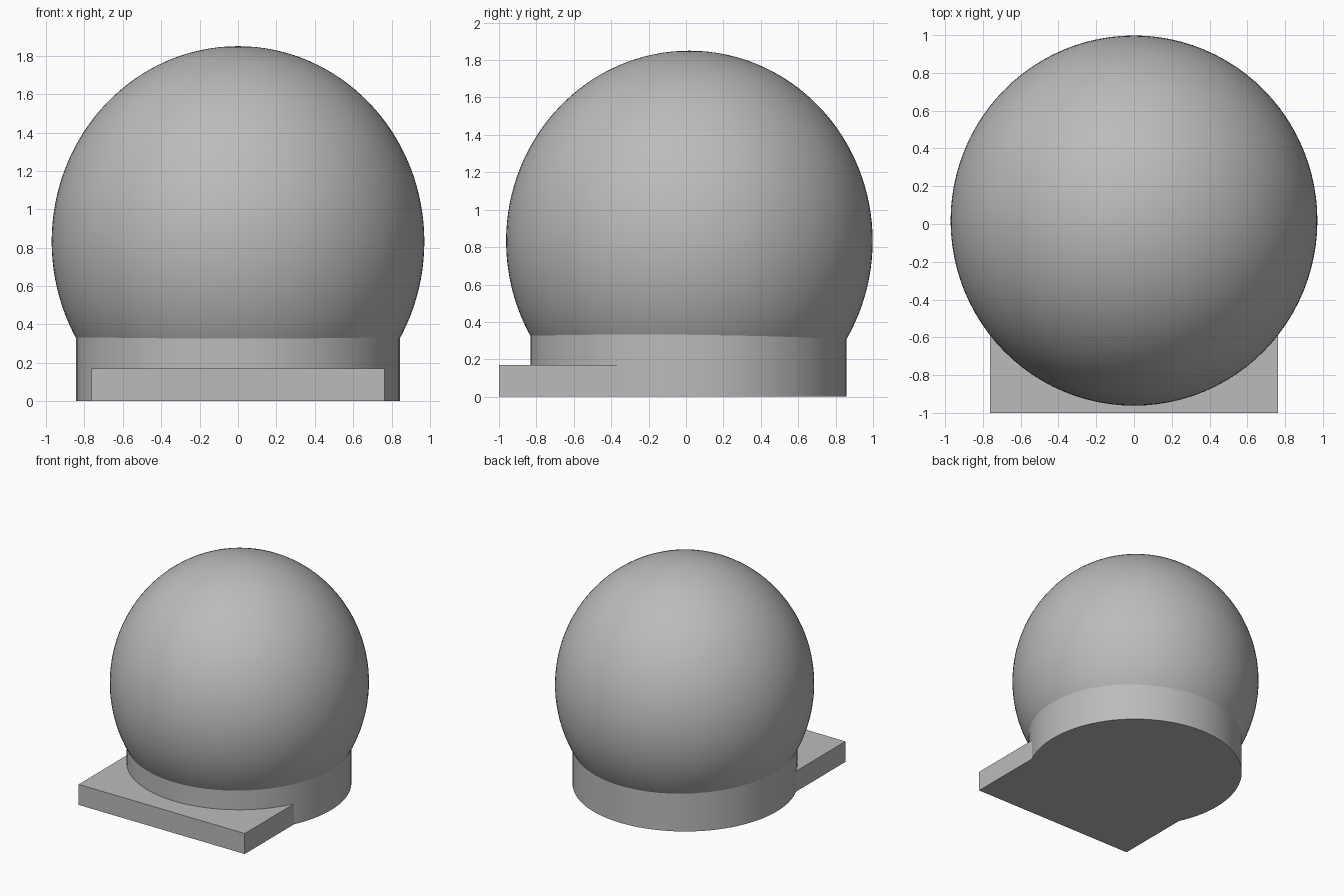
import bpy, bmesh, math

cube = bpy.data.objects.get("Cube")
if cube:
    bpy.data.objects.remove(cube, do_unlink=True)

grey = bpy.data.materials.new("plain_grey")
grey.use_nodes = True
colour = (0.5, 0.5, 0.5, 1)
grey.diffuse_color = colour
grey.node_tree.nodes["Principled BSDF"].inputs["Base Color"].default_value = colour

RING_Y, RING_R, RING_TOP = 0.013, 0.845, 0.36


def finish(name, bm, smooth=True):
    bmesh.ops.recalc_face_normals(bm, faces=bm.faces)
    mesh = bpy.data.meshes.new(name)
    bm.to_mesh(mesh)
    bm.free()
    obj = bpy.data.objects.new(name, mesh)
    bpy.context.collection.objects.link(obj)
    mesh.materials.append(grey)
    if smooth:
        bpy.ops.object.select_all(action='DESELECT')
        obj.select_set(True)
        bpy.context.view_layer.objects.active = obj
        bpy.ops.object.shade_smooth_by_angle(angle=math.radians(30))
    return obj


# Globe: slightly tall ellipsoid, trimmed flat inside the ring
bm = bmesh.new()
bmesh.ops.create_uvsphere(bm, u_segments=96, v_segments=64, radius=1)
bmesh.ops.scale(bm, vec=(0.971, 0.98, 1.018), verts=bm.verts)
bmesh.ops.translate(bm, vec=(0, 0.018, 0.832), verts=bm.verts)
bmesh.ops.bisect_plane(bm, geom=bm.verts[:] + bm.edges[:] + bm.faces[:],
                       plane_co=(0, 0, 0.3), plane_no=(0, 0, 1), clear_inner=True)
bmesh.ops.holes_fill(bm, edges=[e for e in bm.edges if e.is_boundary])
finish("globe", bm)

# Round base ring
bm = bmesh.new()
bmesh.ops.create_cone(bm, cap_ends=True, segments=96, radius1=RING_R,
                      radius2=RING_R, depth=RING_TOP)
bmesh.ops.translate(bm, vec=(0, RING_Y, RING_TOP / 2), verts=bm.verts)
finish("base_ring", bm)

# Front plate: straight front, back edge hollowed to fit the ring
HALF_W, PLATE_H, FIT_R = 0.762, 0.17, 0.84
reach = math.asin(HALF_W / FIT_R)
outline = [(-HALF_W, -1), (HALF_W, -1)]
for i in range(49):
    a = reach * (1 - i / 24)
    outline.append((FIT_R * math.sin(a), RING_Y - FIT_R * math.cos(a)))
bm = bmesh.new()
face = bm.faces.new([bm.verts.new((x, y, 0)) for x, y in outline])
new = bmesh.ops.extrude_face_region(bm, geom=[face])["geom"]
bmesh.ops.translate(bm, vec=(0, 0, PLATE_H),
                    verts=[v for v in new if isinstance(v, bmesh.types.BMVert)])
finish("front_plate", bm, smooth=False)
